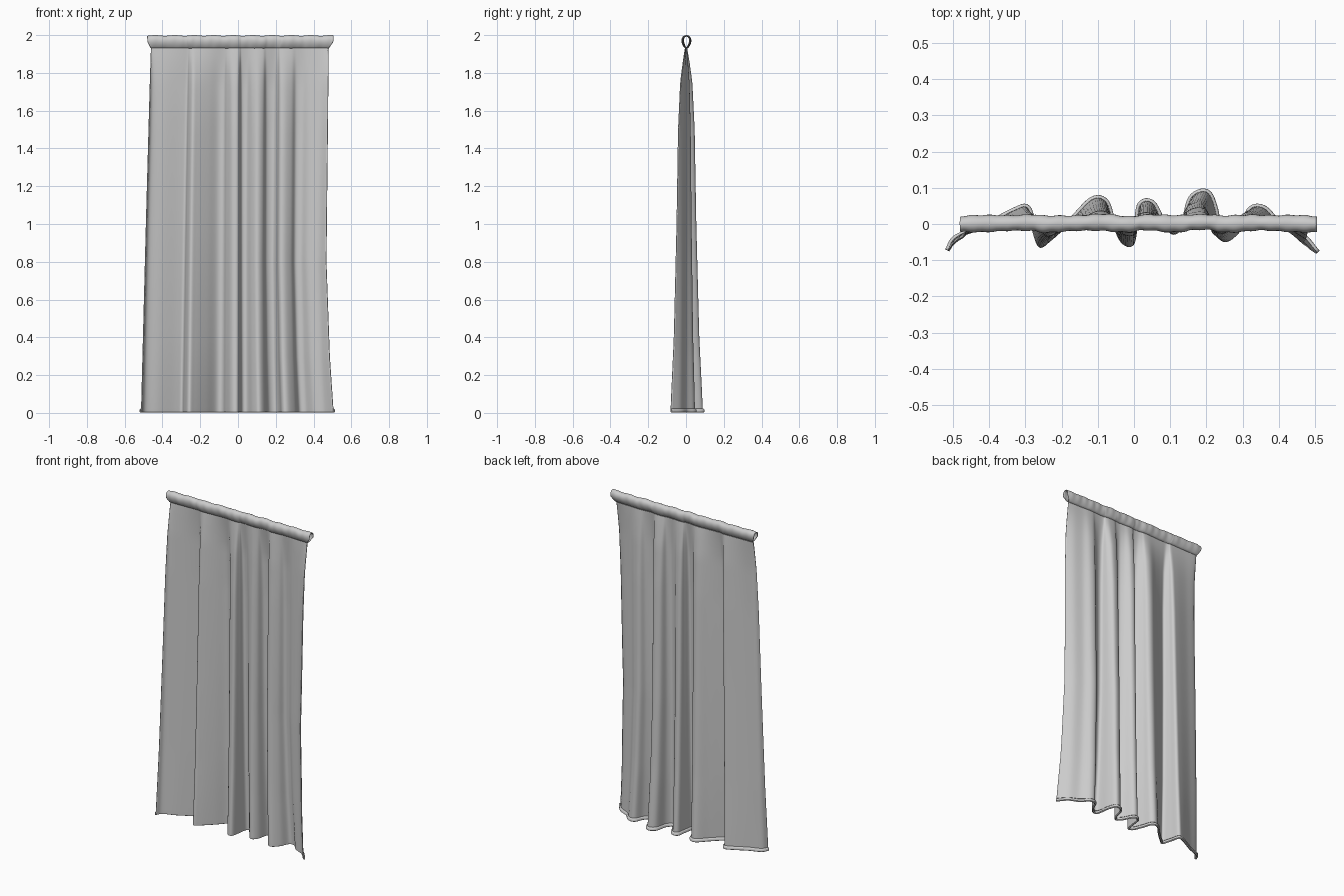
import bpy, bmesh, math
from mathutils import Vector

if "Cube" in bpy.data.objects:
    bpy.data.objects.remove(bpy.data.objects["Cube"])

# Plan of the folds along the hem (x, y)
PLAN = [(-.512, -.075), (-.49, -.04), (-.42, -.012), (-.33, .035), (-.295, .042), (-.282, -.01),
        (-.262, -.063), (-.23, -.045), (-.17, .01), (-.115, .065), (-.08, .06), (-.062, .01),
        (-.035, -.05), (-.003, -.058), (.01, .0), (.02, .053), (.05, .055), (.08, 0),
        (.11, -.028), (.14, .0), (.16, .07), (.2, .086), (.222, .04), (.235, -.035),
        (.262, -.046), (.3, -.01), (.325, .04), (.36, .04), (.4, .0), (.46, -.03), (.505, -.081)]
# Fold depth and left/right width by height
DEPTH = [(0, 1), (.1, .95), (.4, .78), (1, .6), (1.5, .5), (1.75, .36), (1.87, .17), (1.93, .05), (2, .03)]
LEFT = [(0, 1), (1, .95), (1.93, .9), (1.965, .935), (2, .94)]
RIGHT = [(0, 1), (.3, .96), (.8, .925), (1.93, .95), (1.965, 1), (2, 1)]


def lerp(table, z):
    z = max(table[0][0], min(z, table[-1][0]))
    for (a, u), (b, v) in zip(table, table[1:]):
        if z <= b:
            return u + (v - u) * (z - a) / (b - a)
    return table[-1][1]


def smooth_path(points, n):
    p = [Vector(q) for q in points]
    p = [2 * p[0] - p[1]] + p + [2 * p[-1] - p[-2]]
    out = []
    for i in range(1, len(p) - 2):
        a, b, c, d = p[i - 1:i + 3]
        for k in range(n):
            t = k / n
            out.append(.5 * (2 * b + (c - a) * t + (2 * a - 5 * b + 4 * c - d) * t * t
                             + (3 * b - a - 3 * c + d) * t ** 3))
    return out + [p[-2]]


path = smooth_path(PLAN, 6)
last = len(path) - 1

# Rows: turned-up hem, hanging cloth, then the rod pocket loop (z, offset)
rows = [(.022, .003), (.016, .009), (.006, .009), (.003, .005), (.006, 0), (.018, 0)]
rows += [(.03 + 1.9 * i / 50, 0) for i in range(51)]
for i in range(1, 24):
    a = math.tau * i / 24
    rows.append((1.9635 - .0345 * math.cos(a), -.025 * math.sin(a) * math.sin(a / 2) ** .7))
rows.append((1.93, .003))
pocket_start = 57

bm = bmesh.new()
grid = []
for r, (z, off) in enumerate(rows):
    ring = []
    for i, q in enumerate(path):
        x = q.x * lerp(LEFT if q.x < 0 else RIGHT, z)
        y = q.y * lerp(DEPTH, z)
        zz = z
        if r < pocket_start:
            t = (path[min(i + 1, last)] - path[max(i - 1, 0)]).normalized()
            x -= t.y * off
            y += t.x * off
        else:
            # gathered wrinkles in the pocket
            w = 1 + .12 * math.sin(47 * x + 1) * math.sin(83 * x + 5 * z)
            y += off * w + .002
            zz -= .002 * (1 + math.sin(61 * x)) * max(0, z - 1.93) / .07
        ring.append(bm.verts.new((x, y, zz)))
    grid.append(ring)
for a, b in zip(grid, grid[1:]):
    for i in range(last):
        bm.faces.new((a[i], a[i + 1], b[i + 1], b[i]))
mesh = bpy.data.meshes.new("curtain")
bm.to_mesh(mesh)
bm.free()
curtain = bpy.data.objects.new("curtain", mesh)
bpy.context.collection.objects.link(curtain)

# Cloth thickness and smooth shading
solid = curtain.modifiers.new("thickness", 'SOLIDIFY')
solid.thickness = .004
solid.offset = 0
bpy.context.view_layer.objects.active = curtain
curtain.select_set(True)
bpy.ops.object.shade_smooth_by_angle(angle=math.radians(50))
